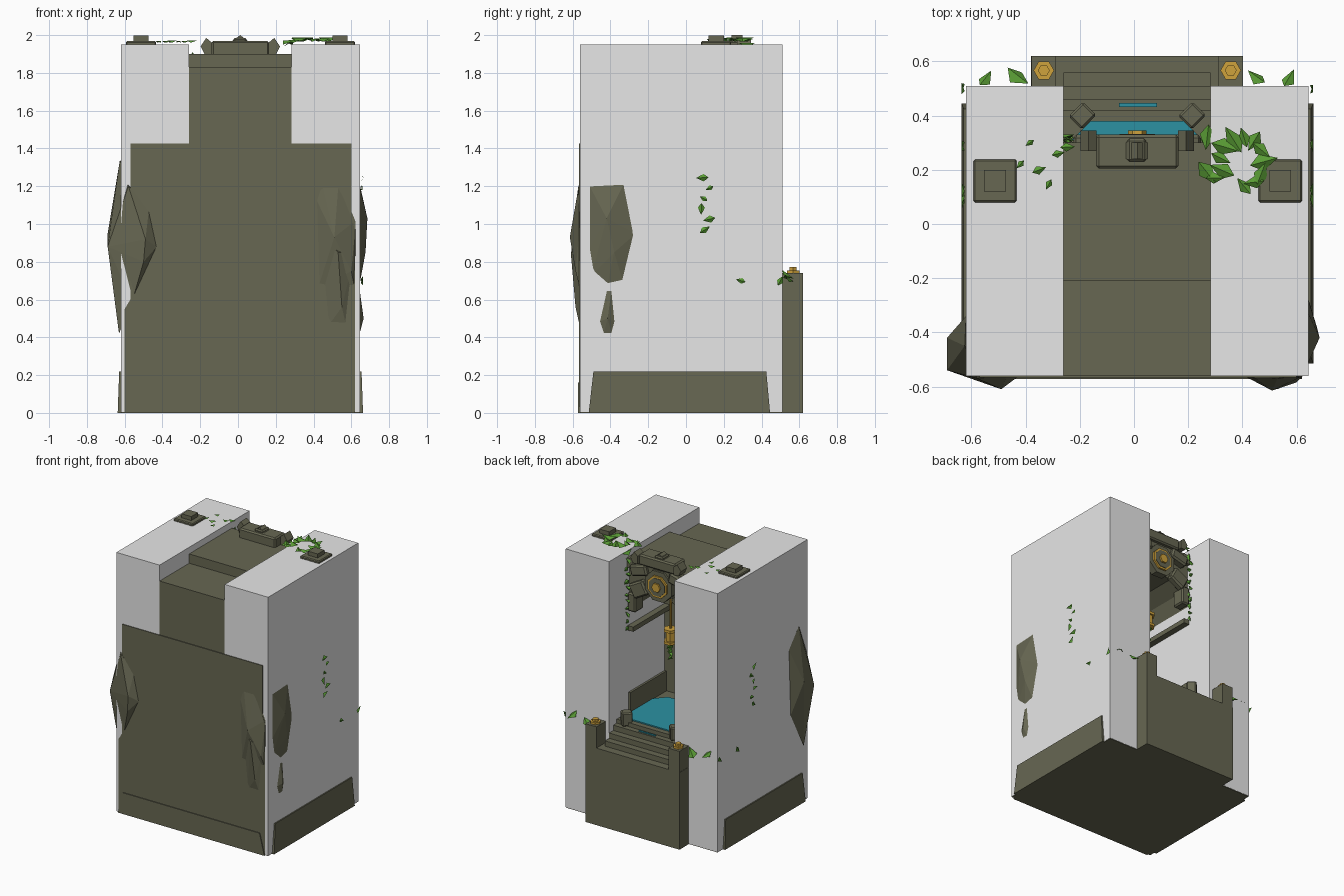
import bpy, bmesh, math, random
from mathutils import Vector, Matrix

random.seed(4)
cube = bpy.data.objects.get("Cube")
if cube:
    bpy.data.objects.remove(cube, do_unlink=True)

CX = 0.012  # centre line of the shrine


def material(name, colour):
    m = bpy.data.materials.new(name)
    m.use_nodes = True
    m.diffuse_color = (*colour, 1)
    m.node_tree.nodes["Principled BSDF"].inputs["Base Color"].default_value = (*colour, 1)
    return m


PALE = material("pale_wall", (0.8, 0.8, 0.8))
STONE = material("olive_stone", (0.136, 0.136, 0.085))
WATER = material("teal_water", (0.025, 0.285, 0.364))
GOLD = material("gold", (0.62, 0.36, 0.045))
LEAF = material("leaf_green", (0.1, 0.33, 0.035))


def finish(name, bm, mat, normals=True):
    if normals:
        bmesh.ops.recalc_face_normals(bm, faces=bm.faces)
    me = bpy.data.meshes.new(name)
    bm.to_mesh(me)
    bm.free()
    me.materials.append(mat)
    ob = bpy.data.objects.new(name, me)
    bpy.context.collection.objects.link(ob)
    return ob


def box(name, x, y, z, mat=STONE, tilt=0, turn=0, bevel=0):
    """Box from (min, max) ranges, tilted about y and turned about z."""
    bm = bmesh.new()
    bmesh.ops.create_cube(bm, size=1)
    size = [r[1] - r[0] for r in (x, y, z)]
    mid = Vector([(r[0] + r[1]) / 2 for r in (x, y, z)])
    bm.transform(Matrix.Translation(mid) @ Matrix.Rotation(turn, 4, 'Z')
                 @ Matrix.Rotation(tilt, 4, 'Y') @ Matrix.Diagonal((*size, 1)))
    if bevel:
        bmesh.ops.bevel(bm, geom=bm.edges[:], offset=bevel, segments=1, affect='EDGES')
    return finish(name, bm, mat)


def prism(name, outline, axis, lo, hi, mat=STONE):
    """Extrude a 2D outline along an axis (remaining axes in x, y, z order)."""
    bm = bmesh.new()

    def place(p):
        c = list(p)
        c.insert("xyz".index(axis), lo)
        return bm.verts.new(c)
    face = bm.faces.new([place(p) for p in outline])
    moved = bmesh.ops.extrude_face_region(bm, geom=[face])["geom"]
    step = Vector([hi - lo if a == axis else 0 for a in "xyz"])
    bmesh.ops.translate(bm, vec=step, verts=[v for v in moved if isinstance(v, bmesh.types.BMVert)])
    return finish(name, bm, mat)


def ngon(cx, cy, r, n, start=0.0):
    return [(cx + r * math.cos(start + i * math.tau / n),
             cy + r * math.sin(start + i * math.tau / n)) for i in range(n)]


def boulder(name, points):
    bm = bmesh.new()
    for p in points:
        bm.verts.new(p)
    hull = bmesh.ops.convex_hull(bm, input=bm.verts[:])
    bmesh.ops.delete(bm, geom=list(set(hull["geom_interior"])), context='VERTS')
    return finish(name, bm, STONE)


def leaves(name, points, size, normal):
    """Cluster of small folded leaves facing along a normal."""
    bm = bmesh.new()
    n = Vector(normal)
    u = n.orthogonal().normalized()
    for p in points:
        d = Matrix.Rotation(random.uniform(0, math.tau), 3, n) @ u
        s = n.cross(d)
        p, k = Vector(p), size * random.uniform(0.75, 1.2)
        v = [bm.verts.new(q) for q in (p - d * k, p + s * k * 0.6 - d * k * 0.2,
                                       p + d * k, p - s * k * 0.6 - d * k * 0.2)]
        v[0].co += n * k * 0.4
        v[2].co += n * k * 0.4
        bm.faces.new((v[0], v[1], v[2]))
        bm.faces.new((v[0], v[2], v[3]))
    return finish(name, bm, LEAF, False)


# Pale side walls, floor slab and front slab
box("right_wall", (-0.62, -0.26), (-0.562, 0.51), (0.004, 1.95), PALE)
box("left_wall", (0.283, 0.645), (-0.562, 0.51), (0.004, 1.95), PALE)
box("base_slab", (-0.618, 0.643), (-0.56, 0.508), (0, 0.03))
prism("front_panel", [(-0.6, 0), (0.62, 0), (0.62, 1.0), (0.6, 1.05), (0.6, 1.425),
                      (-0.57, 1.425), (-0.57, 0.6), (-0.6, 0.55)], 'y', -0.567, -0.55)
prism("front_skirt", [(-0.6, 0), (0.62, 0), (0.58, 0.16), (-0.56, 0.16)], 'y', -0.573, -0.56)
box("inner_core", (-0.26, 0.283), (-0.561, -0.15), (0, 1.83))

# Sloping skirts along both sides
for name, x0, out in (("right_skirt", -0.615, -1), ("left_skirt", 0.64, 1)):
    skirt = prism(name, [(-0.515, 0), (0.445, 0), (0.425, 0.22), (-0.49, 0.22)], 'x', x0, x0 + out * 0.022)
    for v in skirt.data.vertices:
        if v.co.z > 0.1:
            v.co.x -= out * 0.008

# Roof slab over the niche with a faceted vault underneath
prism("vault", [(-0.26, 1.9), (0.283, 1.9), (0.283, 1.5), (0.23, 1.6), (0.13, 1.67),
                (-0.11, 1.67), (-0.21, 1.6), (-0.26, 1.5)], 'y', -0.21, 0.27)
box("roof_edge", (-0.26, 0.283), (0.25, 0.3), (1.83, 1.9))

# Raised floor, pool and flight of steps
box("niche_floor", (-0.26, 0.283), (-0.16, 0.42), (0.02, 0.73))
prism("pool", [(-0.24, 0.3), (-0.16, 0.38), (0.185, 0.38), (0.262, 0.3),
               (0.262, 0.02), (0.19, -0.06), (-0.17, -0.06), (-0.24, 0.02)], 'z', 0.73, 0.739, WATER)
prism("steps", [(0.41, 0), (0.62, 0), (0.62, 0.58), (0.56, 0.58), (0.56, 0.62), (0.51, 0.62),
                (0.51, 0.66), (0.46, 0.66), (0.46, 0.7), (0.41, 0.7)], 'x', -0.26, 0.283)
box("step_block", (-0.38, 0.4), (0.505, 0.62), (0, 0.58))
box("step_glow", (-0.055, 0.085), (0.432, 0.446), (0.7, 0.706), WATER)

# Mirrored niche details: posts, knobs, ledges, wall bands and brow stones
for tag, s in (("right", -1), ("left", 1)):
    def span(a, b):
        return tuple(sorted((CX + s * a, CX + s * b)))
    box(tag + "_step_post", span(0.3, 0.39), (0.508, 0.62), (0, 0.74))
    px = CX + s * 0.345
    prism(tag + "_knob_base", ngon(px, 0.567, 0.038, 6), 'z', 0.74, 0.755, GOLD)
    prism(tag + "_knob_top", ngon(px, 0.567, 0.022, 6), 'z', 0.755, 0.772, GOLD)
    box(tag + "_pool_stone", span(0.165, 0.24), (0.365, 0.435), (0.7, 0.8), turn=math.pi / 4, bevel=0.008)
    box(tag + "_wall_band", span(0.255, 0.271), (-0.15, 0.28), (0.73, 0.88))
    box(tag + "_wall_ledge", span(0.225, 0.271), (-0.15, 0.29), (1.35, 1.385))
    box(tag + "_brow_stone", span(0.09, 0.23), (0.26, 0.33), (1.8, 1.88), tilt=s * 0.25, bevel=0.012)
    box(tag + "_cheek_stone", span(0.11, 0.24), (0.25, 0.31), (1.63, 1.74), tilt=s * 0.5, bevel=0.012)
    box(tag + "_jamb_stone", span(0.2, 0.268), (0.2, 0.3), (1.5, 1.64), bevel=0.01)
    prism(tag + "_crest_wing", [(CX + s * a, b) for a, b in
          ((0.15, 1.9), (0.19, 1.9), (0.21, 1.94), (0.18, 1.985), (0.15, 1.96))], 'y', 0.27, 0.345)
    # Stepped cap on each wall top
    wx = -0.513 if s < 0 else 0.54
    box(tag + "_cap_plate", (wx - 0.08, wx + 0.08), (0.08, 0.238), (1.945, 1.968), bevel=0.006)
    box(tag + "_cap_block", (wx - 0.04, wx + 0.04), (0.12, 0.2), (1.96, 1.998))

# Crest on the roof and round emblem below it
box("crest", (-0.14, 0.165), (0.205, 0.33), (1.89, 1.97), bevel=0.01)
box("crest_knob", (-0.025, 0.045), (0.23, 0.315), (1.96, 1.985), bevel=0.008)
prism("crest_peak", [(-0.03, 1.97), (0.05, 1.97), (CX, 2.0)], 'y', 0.24, 0.3)
prism("emblem_back", ngon(CX, 1.76, 0.12, 8, math.pi / 8), 'y', 0.26, 0.315)
prism("emblem_rim", ngon(CX, 1.76, 0.085, 8, math.pi / 8), 'y', 0.31, 0.328, GOLD)
prism("emblem_inlay", ngon(CX, 1.76, 0.07, 8, math.pi / 8), 'y', 0.32, 0.332)
prism("emblem_core", ngon(CX, 1.76, 0.035, 6), 'y', 0.325, 0.345, GOLD)

# Hanging lantern
prism("lantern_chain", ngon(CX, 0.165, 0.008, 6), 'z', 1.38, 1.68, GOLD)
for name, r, lo, hi in (("roof", 0.05, 1.37, 1.39), ("body", 0.035, 1.3, 1.37), ("foot", 0.05, 1.28, 1.3)):
    prism("lantern_" + name, ngon(CX, 0.165, r, 6), 'z', lo, hi, GOLD)

# Faceted boulders at the front corners
boulder("right_corner_boulder", [
    (-0.62, -0.34, 1.2), (-0.62, -0.36, 0.7), (-0.625, -0.45, 1.34), (-0.69, -0.42, 0.95),
    (-0.69, -0.54, 0.88), (-0.58, -0.57, 1.2), (-0.49, -0.61, 0.92), (-0.47, -0.56, 1.09),
    (-0.43, -0.565, 0.88), (-0.56, -0.56, 0.59), (-0.63, -0.5, 0.42), (-0.5, -0.6, 0.8)])
boulder("front_boulder", [
    (0.405, -0.56, 1.15), (0.45, -0.57, 1.19), (0.53, -0.57, 1.19), (0.625, -0.56, 1.02),
    (0.42, -0.56, 0.65), (0.51, -0.615, 0.93), (0.6, -0.585, 0.75), (0.62, -0.56, 0.65)])
boulder("front_boulder_tail", [
    (0.42, -0.56, 0.95), (0.53, -0.61, 0.85), (0.62, -0.56, 0.85), (0.47, -0.56, 0.45),
    (0.57, -0.565, 0.47), (0.55, -0.585, 0.56)])
boulder("side_boulder", [
    (0.64, -0.52, 1.22), (0.64, -0.32, 1.23), (0.64, -0.265, 0.95), (0.64, -0.33, 0.68),
    (0.64, -0.42, 0.66), (0.64, -0.5, 0.73), (0.64, -0.52, 0.85), (0.685, -0.42, 1.03), (0.675, -0.38, 0.85)])
boulder("side_drip", [
    (0.64, -0.42, 0.68), (0.64, -0.39, 0.68), (0.64, -0.465, 0.48), (0.64, -0.37, 0.48),
    (0.64, -0.44, 0.405), (0.64, -0.39, 0.405), (0.665, -0.415, 0.5)])

# Ivy: leaf ring and trail on top, strands on the sides, tufts at the back
leaves("top_ivy_ring", [(0.4 + 0.08 * math.cos(a * 0.5), 0.23 + 0.09 * math.sin(a * 0.5),
                         1.965) for a in range(-3, 8)], 0.048, (0, 0, 1))
leaves("top_ivy_tip", [(0.27, 0.19, 1.95), (0.3, 0.17, 1.96), (0.27, 0.32, 1.94)], 0.045, (0, 0, 1))
leaves("top_ivy_trail", [(-0.42 + 0.035 * i, 0.22 + 0.08 * math.sin(i * 1.7), 1.96)
                         for i in range(6)], 0.024, (0, 0, 1))
for tag, x, s in (("right", -0.625, -1), ("left", 0.65, 1)):
    leaves(tag + "_side_ivy", [(x, 0.1 + 0.025 * math.sin(i * 2), 0.97 + 0.055 * i)
                               for i in range(6)], 0.028, (s, 0, 0))
    leaves(tag + "_side_leaf", [(x, 0.29, 0.7), (x, 0.5, 0.7)], 0.035, (s, 0, 0))
    leaves(tag + "_niche_ivy", [(CX + s * 0.255, 0.31 + 0.01 * math.sin(i * 3), 1.38 + 0.05 * i)
                                for i in range(11)], 0.026, (0, 1, 0))
    leaves(tag + "_back_tufts", [(CX + s * 0.44, 0.535, 0.7), (CX + s * 0.56, 0.53, 0.72)],
           0.045, (0, 0.6, 0.8))
leaves("lantern_ivy", [(CX, 0.165, 1.26 - 0.03 * i) for i in range(4)], 0.03, (0, 1, 0))
